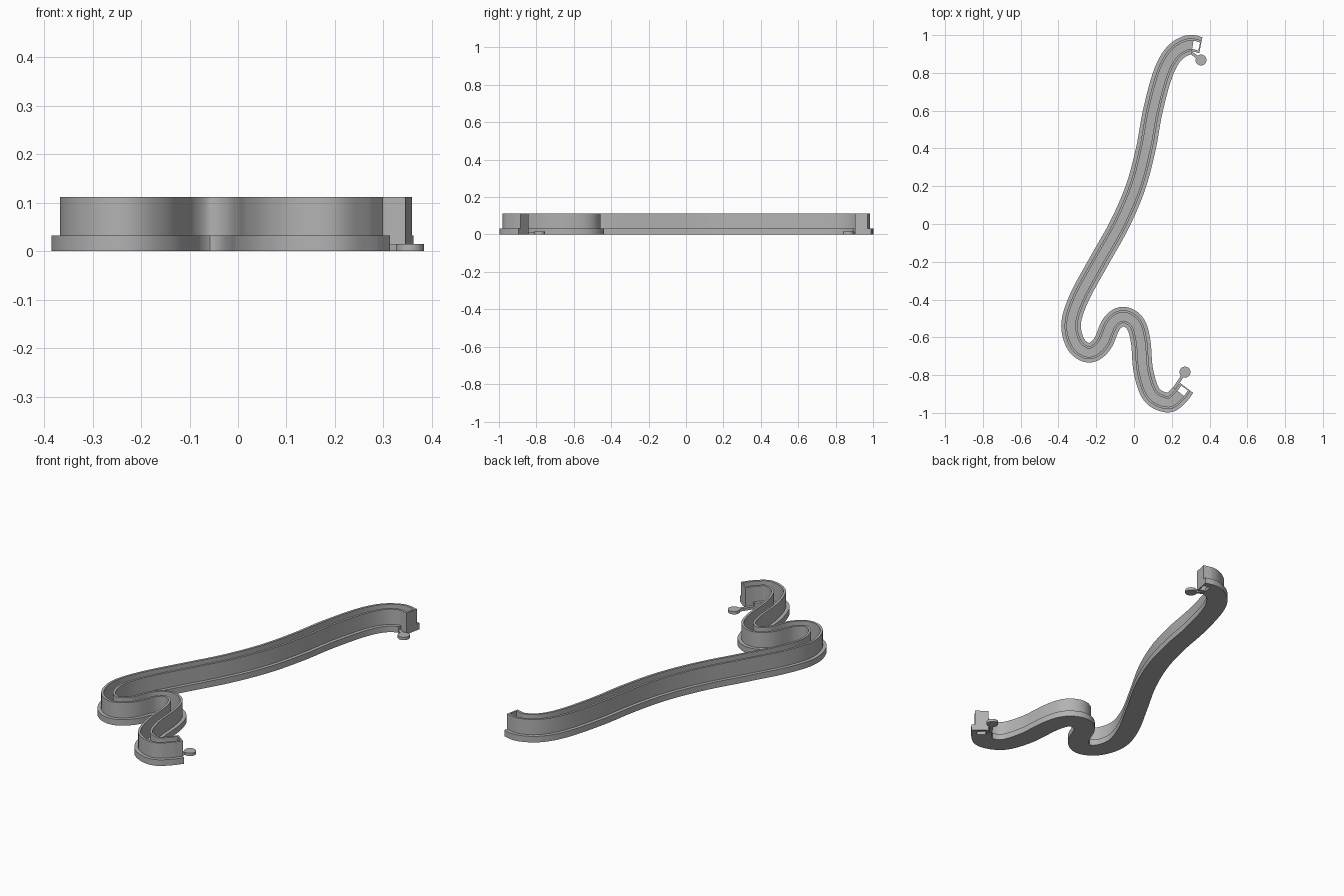
import bpy, bmesh, math
from mathutils import Vector

cube = bpy.data.objects.get("Cube")
if cube:
    bpy.data.objects.remove(cube)

# Single plain grey material
grey = bpy.data.materials.new("light grey")
grey.use_nodes = True
grey.diffuse_color = (0.45, 0.45, 0.45, 1)
grey.node_tree.nodes["Principled BSDF"].inputs["Base Color"].default_value = grey.diffuse_color

# Winding centre line, from the back end to the front end
POINTS = [(0.352, 0.938), (0.29, 0.948), (0.215, 0.905), (0.155, 0.8), (0.1, 0.6),
          (0.063, 0.4), (0.01, 0.2), (-0.075, 0), (-0.187, -0.2), (-0.29, -0.39),
          (-0.333, -0.53), (-0.305, -0.64), (-0.235, -0.682), (-0.168, -0.635),
          (-0.12, -0.53), (-0.06, -0.49), (0.005, -0.525), (0.035, -0.62),
          (0.05, -0.78), (0.095, -0.905), (0.18, -0.946), (0.235, -0.91), (0.272, -0.863)]


def spline(points, steps=10):
    """Catmull-Rom curve through the points."""
    p = [Vector(q) for q in points]
    p = [2 * p[0] - p[1]] + p + [2 * p[-1] - p[-2]]
    out = []
    for a, b, c, d in zip(p, p[1:], p[2:], p[3:]):
        for k in range(steps):
            t = k / steps
            out.append(0.5 * (2 * b + (c - a) * t + (2 * a - 5 * b + 4 * c - d) * t ** 2
                              + (3 * b - a - 3 * c + d) * t ** 3))
    return out + [p[-2]]


PATH = spline(POINTS)
DIST = [0]
for a, b in zip(PATH, PATH[1:]):
    DIST.append(DIST[-1] + (b - a).length)
LENGTH = DIST[-1]


def at(s):
    """Point on the centre line at distance s."""
    i = max(k for k in range(len(PATH) - 1) if DIST[k] <= s + 1e-9)
    return PATH[i].lerp(PATH[i + 1], (s - DIST[i]) / (DIST[i + 1] - DIST[i]))


def frame(s):
    """Position, direction and sideways vector at distance s."""
    t = (at(min(s + 0.006, LENGTH)) - at(max(s - 0.006, 0))).normalized()
    return at(s), t, Vector((-t.y, t.x))


def finish(bm, name):
    bmesh.ops.recalc_face_normals(bm, faces=bm.faces)
    mesh = bpy.data.meshes.new(name)
    bm.to_mesh(mesh)
    bm.free()
    mesh.materials.append(grey)
    obj = bpy.data.objects.new(name, mesh)
    bpy.context.collection.objects.link(obj)
    bpy.ops.object.select_all(action='DESELECT')
    obj.select_set(True)
    bpy.context.view_layer.objects.active = obj
    bpy.ops.object.shade_smooth_by_angle(angle=math.radians(30))
    return obj


def sweep(name, profile, start, end):
    """Carry a closed (offset, height) profile along part of the centre line."""
    count = max(2, round((end - start) / 0.012))
    bm = bmesh.new()
    rings = []
    for k in range(count + 1):
        pos, _, side = frame(start + (end - start) * k / count)
        rings.append([bm.verts.new((*(pos + side * o), z)) for o, z in profile])
    n = len(profile)
    for a, b in zip(rings, rings[1:]):
        for j in range(n):
            bm.faces.new((a[j], a[(j + 1) % n], b[(j + 1) % n], b[j]))
    bm.faces.new(rings[0])
    bm.faces.new(rings[-1])
    return finish(bm, name)


# Section sizes: flange, wall outside, wall inside, heights
F, W, I = 0.052, 0.034, 0.022
STEP, TOP, FLOOR = 0.032, 0.112, 0.015
HOLE, CAP = 0.042, 0.007

half = [(F, 0), (F, STEP), (W, STEP), (W, TOP), (I, TOP), (I, FLOOR)]
channel = half + [(-o, z) for o, z in reversed(half)]
outer_side = [(-F, 0), (-F, STEP), (-W, STEP), (-W, TOP), (-I, TOP), (-I, 0)]
inner_wall = [(I, 0), (W, 0), (W, TOP), (I, TOP)]
cap = [(-I, 0), (I, 0), (I, TOP), (-I, TOP)]

sweep("channel", channel, HOLE, LENGTH - HOLE)

# Open-bottomed ends, each with a cap and a round connector tab
for label, tip, way in (("back", 0, 1), ("front", LENGTH, -1)):
    def piece(name, profile, depth):
        lo, hi = sorted((tip, tip + way * depth))
        sweep(f"{label}_{name}", profile, lo, hi)

    piece("outer_wall", outer_side, HOLE)
    piece("inner_wall", inner_wall, HOLE)
    piece("end_cap", cap, CAP)

    pos, direction, side = frame(tip)
    root, _, root_side = frame(tip + way * (HOLE + 0.005))
    root = root + root_side * 0.043
    disc = Vector((0.355, 0.868)) if way == 1 else Vector((0.27, -0.784))
    across = (disc - root).normalized().orthogonal() * 0.008
    bm = bmesh.new()
    stem = [root + across, root - across, disc - across, disc + across]
    face = bm.faces.new([bm.verts.new((*v, 0)) for v in stem])
    up = bmesh.ops.extrude_face_region(bm, geom=[face])
    bmesh.ops.translate(bm, vec=(0, 0, FLOOR - 0.001),
                        verts=[g for g in up["geom"] if isinstance(g, bmesh.types.BMVert)])
    finish(bm, f"{label}_connector_stem")

    bm = bmesh.new()
    bmesh.ops.create_cone(bm, cap_ends=True, segments=32, radius1=0.029, radius2=0.029, depth=FLOOR)
    bmesh.ops.translate(bm, verts=bm.verts, vec=(*disc, FLOOR / 2))
    finish(bm, f"{label}_connector_disc")
